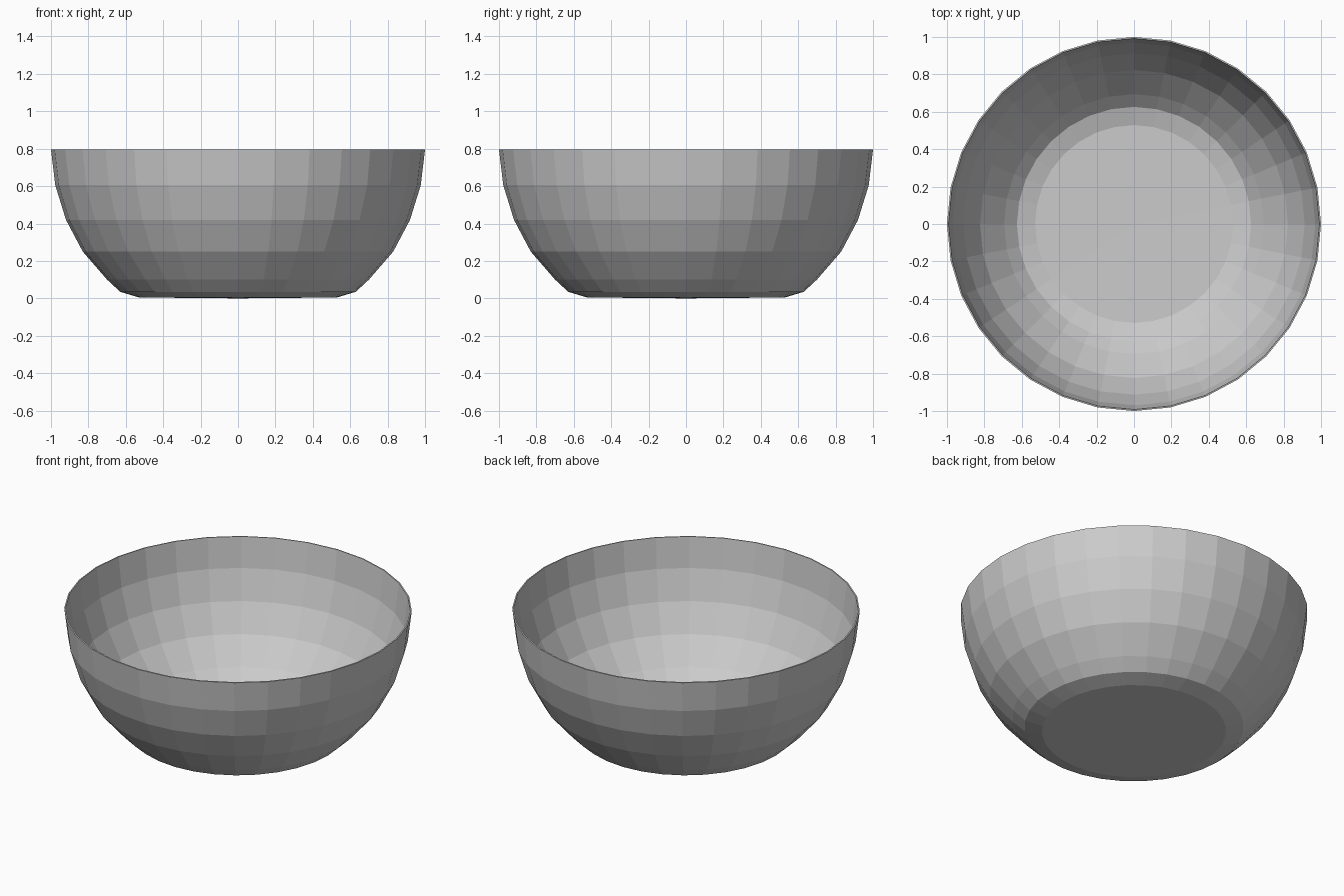
import bpy, bmesh
from math import cos, sin, tau

if "Cube" in bpy.data.objects:
    bpy.data.objects.remove(bpy.data.objects["Cube"])

SIDES = 32
# outer profile from base to rim: (radius, height)
PROFILE = [(0.53, 0.005), (0.63, 0.035), (0.70, 0.10), (0.83, 0.25),
           (0.92, 0.42), (0.977, 0.605), (1.0, 0.795)]

bm = bmesh.new()


def ring(r, z):
    return [bm.verts.new((r * cos(tau * i / SIDES), r * sin(tau * i / SIDES), z))
            for i in range(SIDES)]


# bowl wall
rings = [ring(r, z) for r, z in PROFILE]
for low, high in zip(rings, rings[1:]):
    for i in range(SIDES):
        j = (i + 1) % SIDES
        bm.faces.new((low[i], low[j], high[j], high[i]))

# very slightly domed base
centre = bm.verts.new((0, 0, 0))
for i in range(SIDES):
    bm.faces.new((centre, rings[0][(i + 1) % SIDES], rings[0][i]))

mesh = bpy.data.meshes.new("bowl")
bm.to_mesh(mesh)
bm.free()
bowl = bpy.data.objects.new("bowl", mesh)
bpy.context.collection.objects.link(bowl)

# thin shell growing inwards
shell = bowl.modifiers.new("shell", 'SOLIDIFY')
shell.thickness = 0.008
shell.offset = -1
